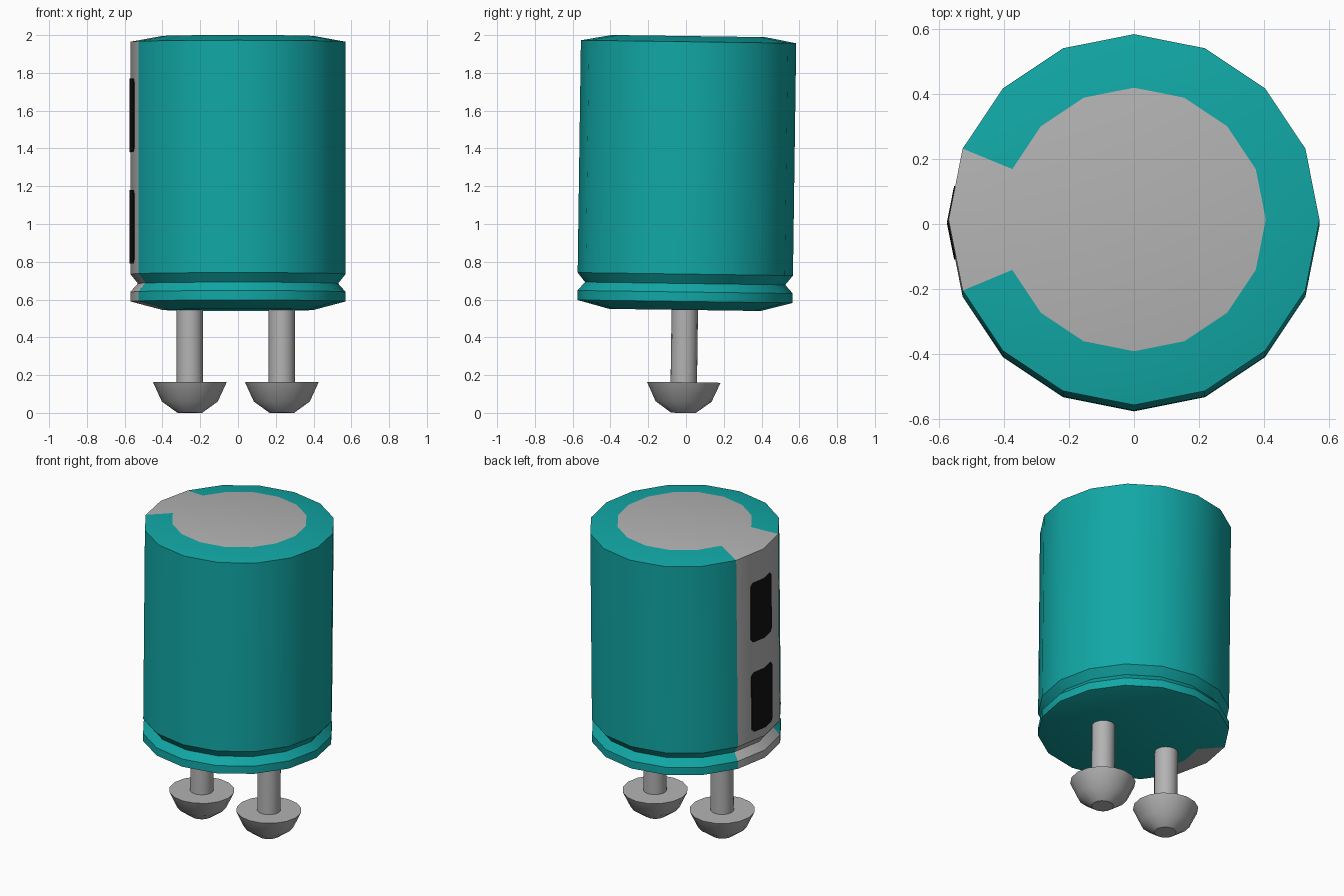
import bpy, bmesh, math
from mathutils import Matrix, Vector

cube = bpy.data.objects.get("Cube")
if cube:
    bpy.data.objects.remove(cube, do_unlink=True)

SIDES = 16
R = 0.57

# Whole model leans slightly backwards around its middle
TILT = (Matrix.Translation((0, 0, 1)) @ Matrix.Rotation(math.radians(-0.8), 4, 'X')
        @ Matrix.Translation((0, 0, -1)))


def material(name, color):
    m = bpy.data.materials.new(name)
    m.use_nodes = True
    m.diffuse_color = (*color, 1)
    bsdf = next(n for n in m.node_tree.nodes if n.type == 'BSDF_PRINCIPLED')
    bsdf.inputs["Base Color"].default_value = (*color, 1)
    return m


teal = material("teal", (0.0056, 0.39, 0.38))
grey = material("grey metal", (0.45, 0.45, 0.45))
black = material("black", (0.006, 0.006, 0.006))


def finish(name, bm, mats, smooth=True):
    bmesh.ops.recalc_face_normals(bm, faces=bm.faces)
    mesh = bpy.data.meshes.new(name)
    bm.to_mesh(mesh)
    bm.free()
    for m in mats:
        mesh.materials.append(m)
    obj = bpy.data.objects.new(name, mesh)
    bpy.context.collection.objects.link(obj)
    obj.matrix_world = TILT
    if smooth:
        bpy.ops.object.select_all(action='DESELECT')
        obj.select_set(True)
        bpy.context.view_layer.objects.active = obj
        bpy.ops.object.shade_smooth_by_angle(angle=math.radians(30))
    return obj


def lathe(profile, x=0.0):
    """Closed turned shape from (radius, height) points, bottom to top."""
    bm = bmesh.new()
    rings = []
    for r, z in profile:
        rings.append([bm.verts.new((x + r * math.cos(i * math.tau / SIDES),
                                    r * math.sin(i * math.tau / SIDES), z))
                      for i in range(SIDES)])
    for low, high in zip(rings, rings[1:]):
        for i in range(SIDES):
            j = (i + 1) % SIDES
            bm.faces.new((low[i], low[j], high[j], high[i]))
    bm.faces.new(rings[0])
    bm.faces.new(rings[-1])
    return bm


# Can body with crimp groove; grey top disc and grey stripe on the -x side
bm = lathe([(0.40, 0.545), (R, 0.59), (R, 0.64), (0.53, 0.685),
            (R, 0.735), (R, 1.965), (0.405, 1.995)])
for f in bm.faces:
    c = f.calc_center_median()
    on_stripe = c.x < -0.3 and abs(c.y) < 0.2
    on_top_disc = len(f.verts) == SIDES and c.z > 1
    f.material_index = 1 if on_stripe or on_top_disc else 0
finish("can_body", bm, [teal, grey])

# Two pins with flared feet
for name, x in (("right_pin", -0.255), ("left_pin", 0.232)):
    bm = lathe([(0.065, 0.0), (0.148, 0.06), (0.195, 0.162),
                (0.07, 0.162), (0.07, 0.56)], x)
    finish(name, bm, [grey])

# Black marks wrapped around the middle edge of the stripe
slope = math.tan(math.pi / SIDES)
for name, z0, z1 in (("lower_mark", 0.79, 1.18), ("upper_mark", 1.38, 1.77)):
    w, c = 0.107, 0.02
    half = [(0, z0), (w - c, z0), (w, z0 + c), (w, z1 - c), (w - c, z1), (0, z1)]
    bm = bmesh.new()
    for side in (1, -1):
        bm.faces.new([bm.verts.new((-R - 0.004 + slope * y, side * y, z))
                      for y, z in half])
    bmesh.ops.remove_doubles(bm, verts=bm.verts, dist=0.0001)
    # Give the mark a thin thickness reaching into the stripe
    ext = bmesh.ops.extrude_face_region(bm, geom=bm.faces[:], use_keep_orig=True)
    moved = [v for v in ext["geom"] if isinstance(v, bmesh.types.BMVert)]
    bmesh.ops.translate(bm, verts=moved, vec=Vector((0.006, 0, 0)))
    finish(name, bm, [black], smooth=False)
